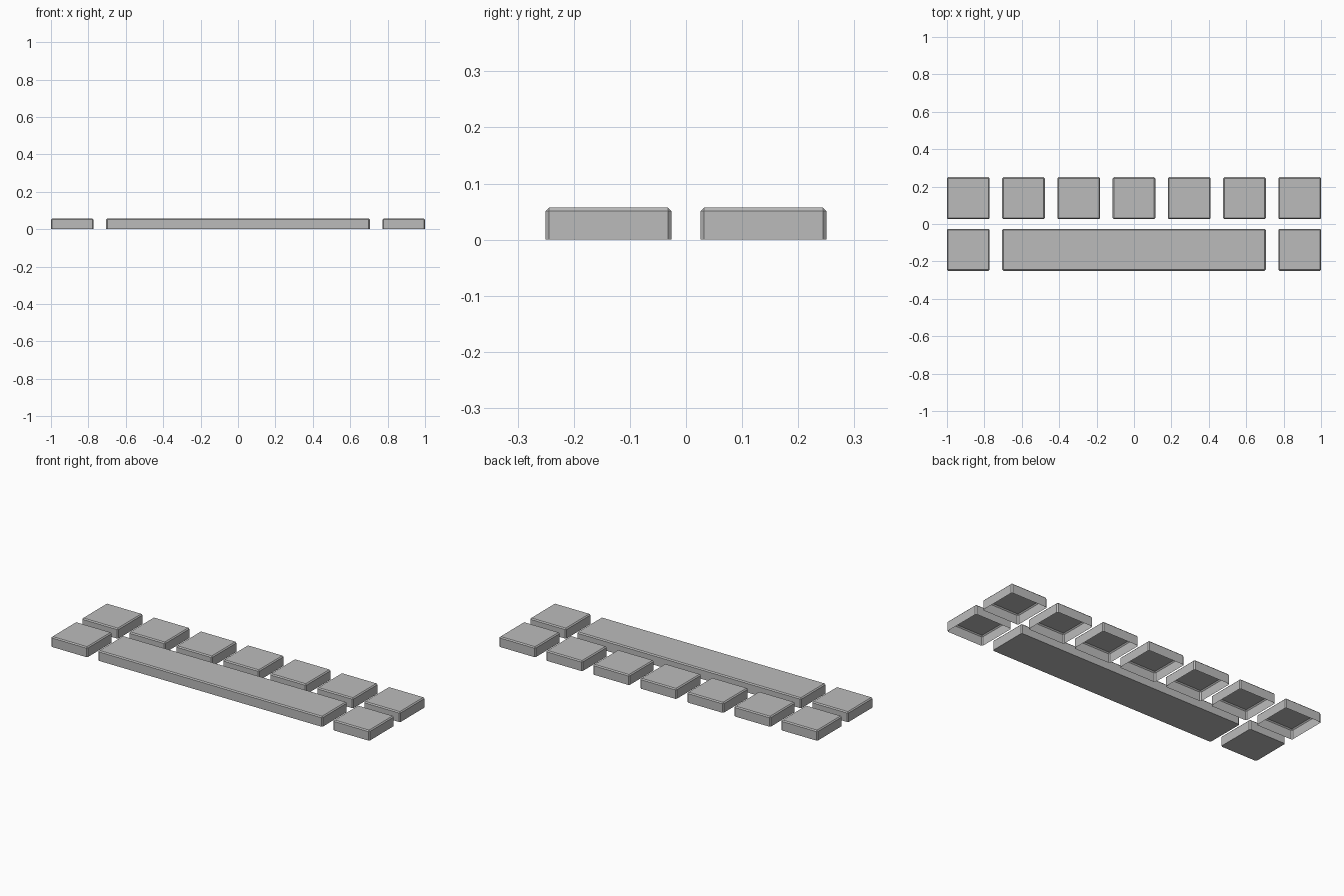
import bpy, bmesh
from mathutils import Matrix

cube = bpy.data.objects.get("Cube")
if cube:
    bpy.data.objects.remove(cube, do_unlink=True)

KEY_W, KEY_D, KEY_H = 0.228, 0.224, 0.057
CHAMFER = 0.006
PITCH = (2 - KEY_W) / 6
ROW_Y = 0.25 - KEY_D / 2

# Single grey plastic
grey = bpy.data.materials.new("grey_plastic")
grey.use_nodes = True
grey.diffuse_color = (0.5, 0.5, 0.5, 1)
grey.node_tree.nodes["Principled BSDF"].inputs["Base Color"].default_value = (0.5, 0.5, 0.5, 1)


def make_key(name, x, y, width, closed):
    """Keycap with chamfered sides and top; open ones are hollow shells."""
    bm = bmesh.new()
    bmesh.ops.create_cube(bm, size=1, matrix=Matrix.Translation((0, 0, KEY_H / 2))
                          @ Matrix.Diagonal((width, KEY_D, KEY_H, 1)))
    # Chamfer every edge except those around the base
    edges = [e for e in bm.edges if max(v.co.z for v in e.verts) > 0.01]
    bmesh.ops.bevel(bm, geom=edges, offset=CHAMFER, offset_type='OFFSET',
                    segments=1, profile=0.5, affect='EDGES')
    bm.normal_update()
    if not closed:
        base = [f for f in bm.faces if all(v.co.z < 0.001 for v in f.verts)]
        bmesh.ops.delete(bm, geom=base, context='FACES')
    mesh = bpy.data.meshes.new(name)
    bm.to_mesh(mesh)
    bm.free()
    mesh.materials.append(grey)
    obj = bpy.data.objects.new(name, mesh)
    obj.location = (x, y, 0)
    bpy.context.collection.objects.link(obj)


# Back row of seven hollow keys
for i in range(7):
    make_key(f"back_key_{i + 1}", (i - 3) * PITCH, ROW_Y, KEY_W, False)

# Front row: long bar between two single keys
make_key("front_key_right", -3 * PITCH, -ROW_Y, KEY_W, True)
make_key("front_long_bar", 0, -ROW_Y, 4 * PITCH + KEY_W, True)
make_key("front_key_left", 3 * PITCH, -ROW_Y, KEY_W, False)
